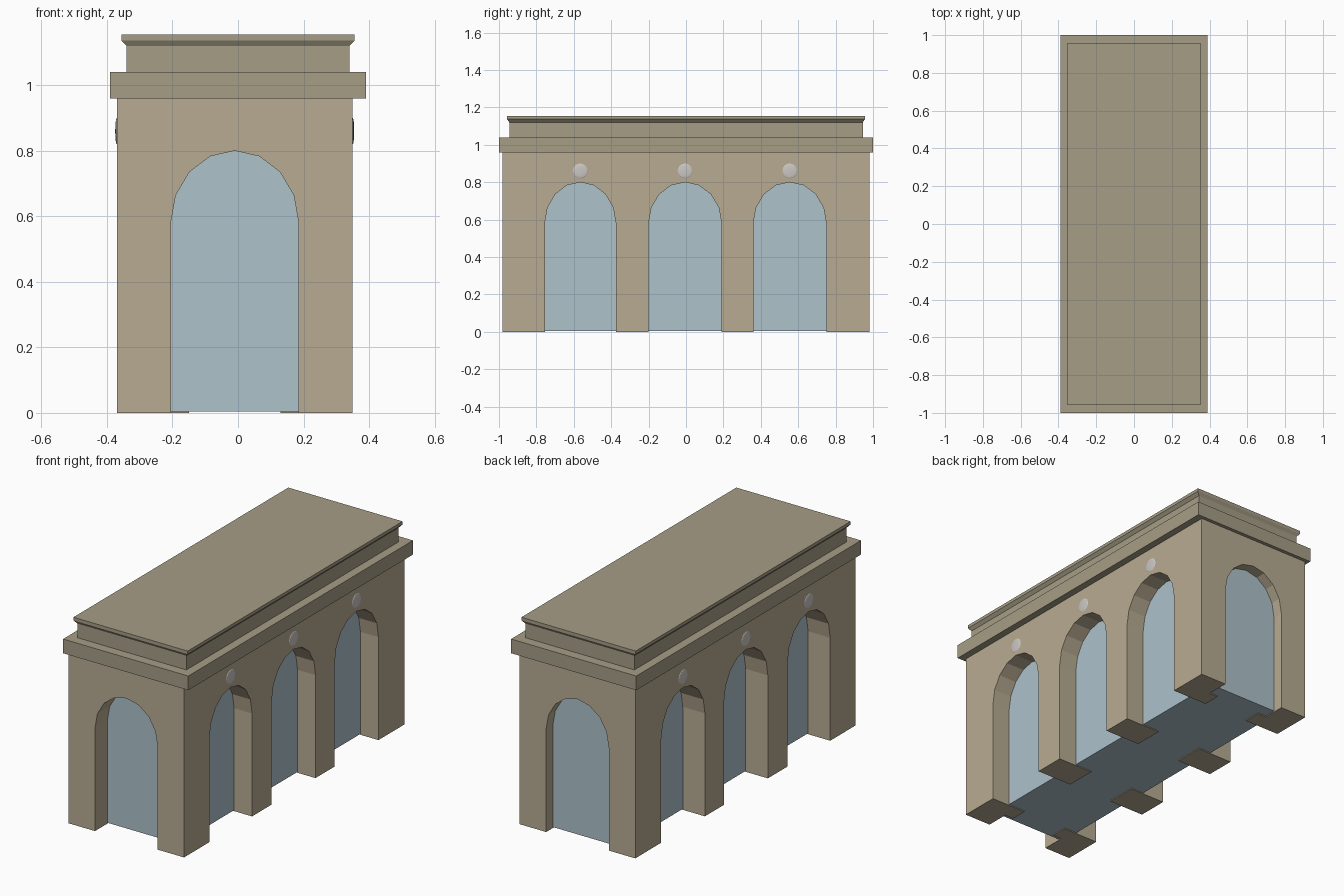
import bpy, bmesh, math
from mathutils import Matrix, Vector

if "Cube" in bpy.data.objects:
    bpy.data.objects.remove(bpy.data.objects["Cube"])


def material(name, rgb):
    m = bpy.data.materials.new(name)
    m.diffuse_color = (*rgb, 1)
    m.use_nodes = True
    m.node_tree.nodes["Principled BSDF"].inputs["Base Color"].default_value = m.diffuse_color
    return m


STONE = material("wall_stone", (0.48, 0.41, 0.29))
TRIM = material("trim_stone", (0.38, 0.34, 0.24))
GLASS = material("pale_glass", (0.42, 0.54, 0.60))
DISC = material("pale_disc", (0.60, 0.57, 0.55))


def finish(name, bm, mat):
    bmesh.ops.recalc_face_normals(bm, faces=bm.faces)
    me = bpy.data.meshes.new(name)
    bm.to_mesh(me)
    bm.free()
    me.materials.append(mat)
    ob = bpy.data.objects.new(name, me)
    bpy.context.collection.objects.link(ob)
    return ob


def arcade(name, span, arches, top, place, depth):
    """Wall slab with arched openings; place maps (along, height) to 3D."""
    pts = [(span[0], 0)]
    for centre, half in arches:
        pts.append((centre - half, 0))
        for i in range(9):
            a = math.pi * (1 - i / 8)
            pts.append((centre + half * math.cos(a), 0.58 + 0.22 * math.sin(a)))
        pts.append((centre + half, 0))
    pts += [(span[1], 0), (span[1], top), (span[0], top)]
    bm = bmesh.new()
    face = bm.faces.new([bm.verts.new(place(u, z)) for u, z in pts])
    new = bmesh.ops.extrude_face_region(bm, geom=[face])["geom"]
    verts = [g for g in new if isinstance(g, bmesh.types.BMVert)]
    bmesh.ops.translate(bm, verts=verts, vec=Vector(depth))
    # extruding keeps the first face, closing the slab
    if not face.is_valid:
        bmesh.ops.holes_fill(bm, edges=bm.edges, sides=0)
    return finish(name, bm, STONE)


def stack(name, rings, mat, cx=0):
    """Rectangular block built from (half x, half y, z) rings."""
    bm = bmesh.new()
    loops = [[bm.verts.new((cx + sx * hx, sy * hy, z))
              for sx, sy in ((-1, -1), (1, -1), (1, 1), (-1, 1))] for hx, hy, z in rings]
    bm.faces.new(loops[0])
    bm.faces.new(loops[-1])
    for a, b in zip(loops, loops[1:]):
        for i in range(4):
            j = (i + 1) % 4
            bm.faces.new((a[i], a[j], b[j], b[i]))
    return finish(name, bm, mat)


X0, X1, Y = -0.37, 0.35, 0.98
BAYS = [(-0.565, 0.19), (-0.005, 0.195), (0.555, 0.195)]

# End walls, one arch each
for label, s in (("front", -1), ("back", 1)):
    arcade(label + "_wall", (X0, X1), [(-0.01, 0.195)], 0.96,
           lambda u, z, s=s: (u, s * Y, z), (0, -s * 0.13, 0))

# Long side walls, three arches each, with a domed disc above every arch
for label, x, s in (("left", X0, -1), ("right", X1, 1)):
    arcade(label + "_wall", (-0.85, 0.85), BAYS, 0.96,
           lambda u, z, x=x: (x, u, z), (-s * 0.22, 0, 0))
    for i, (c, _) in enumerate(BAYS):
        bm = bmesh.new()
        bmesh.ops.create_uvsphere(
            bm, u_segments=16, v_segments=8, radius=0.04,
            matrix=Matrix.Translation((x, c, 0.86)) @ Matrix.Diagonal((0.12, 1, 1, 1))
            @ Matrix.Rotation(math.pi / 2, 4, 'Y'))
        finish(f"{label}_disc_{i + 1}", bm, DISC)

# Glazed core set back inside the arches
core = stack("glass_core", [(0.235, 0.895, 0.005), (0.235, 0.895, 0.95)], GLASS, 0.003)
core.location.y = 0.025

# Cornice slab and attic with flared cap
stack("cornice", [(0.39, 1.0, 0.96), (0.39, 1.0, 1.04)], TRIM)
stack("attic", [(0.34, 0.945, 1.04), (0.34, 0.945, 1.12),
                (0.356, 0.956, 1.137), (0.356, 0.956, 1.155)], TRIM)
